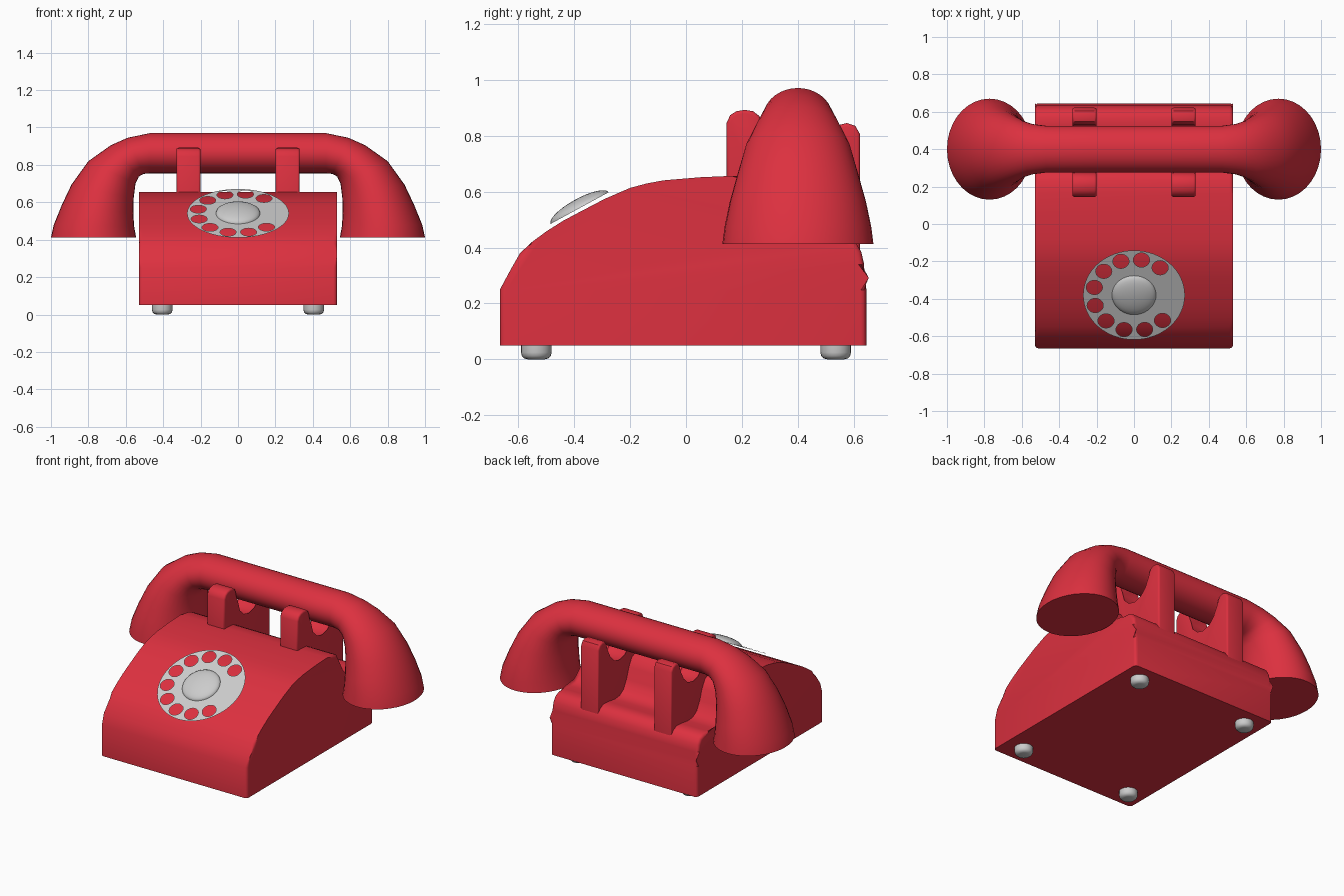
import bpy, bmesh, math
from mathutils import Vector, Matrix

if "Cube" in bpy.data.objects:
    bpy.data.objects.remove(bpy.data.objects["Cube"])

red = bpy.data.materials.new("red_plastic")
red.diffuse_color = (0.72, 0.03, 0.05, 1)
red.use_nodes = True
red.node_tree.nodes["Principled BSDF"].inputs["Base Color"].default_value = red.diffuse_color


def finish(name, bm, mat=None, angle=35):
    bmesh.ops.recalc_face_normals(bm, faces=bm.faces)
    me = bpy.data.meshes.new(name)
    bm.to_mesh(me)
    bm.free()
    ob = bpy.data.objects.new(name, me)
    bpy.context.collection.objects.link(ob)
    if mat:
        me.materials.append(mat)
    bpy.ops.object.select_all(action='DESELECT')
    ob.select_set(True)
    bpy.context.view_layer.objects.active = ob
    bpy.ops.object.shade_smooth_by_angle(angle=math.radians(angle))
    return ob


def extrude_profile(name, pts, x0, x1, bevel, bottom):
    """Extrude a y-z outline along x and round the side edges above 'bottom'."""
    bm = bmesh.new()
    a = [bm.verts.new((x0, y, z)) for y, z in pts]
    b = [bm.verts.new((x1, y, z)) for y, z in pts]
    n = len(pts)
    for i in range(n):
        j = (i + 1) % n
        bm.faces.new((a[i], a[j], b[j], b[i]))
    bm.faces.new(a)
    bm.faces.new(b)
    rim = [e for e in bm.edges
           if abs(e.verts[0].co.x - e.verts[1].co.x) < 1e-5
           and max(v.co.z for v in e.verts) > bottom]
    bmesh.ops.bevel(bm, geom=rim, offset=bevel, segments=3, profile=0.5, affect='EDGES')
    return finish(name, bm, red)


# Body: sloped front, flat top, stepped back shelf
body = [(-.665, .05), (-.665, .25), (-.63, .315), (-.593, .38), (-.55, .42), (-.5, .457),
        (-.44, .495), (-.38, .527), (-.29, .574), (-.2, .613), (-.14, .629), (-.08, .64),
        (.05, .651), (.165, .656), (.235, .652), (.275, .632), (.305, .58), (.33, .51),
        (.36, .455), (.4, .43), (.45, .425), (.52, .435), (.57, .437), (.605, .42),
        (.626, .385), (.637, .34), (.633, .29), (.645, .25), (.645, .05)]
extrude_profile("body", body, -.53, .53, .02, .06)

# Cradle prongs: U-shaped plates
prong = [(.145, .6), (.145, .845), (.158, .873), (.18, .887), (.21, .892), (.24, .887),
         (.262, .87), (.274, .84), (.277, .77), (.295, .71), (.34, .668), (.4, .652),
         (.46, .668), (.505, .71), (.523, .77), (.53, .815), (.548, .838), (.575, .845),
         (.605, .835), (.622, .805), (.622, .39), (.35, .39)]
for side, x in (("left", -.33), ("right", .2)):
    extrude_profile(side + "_cradle_prong", prong, x, x + .13, .012, 0)

# Handset: elliptical rings swept from ear cup to ear cup
# (inner x, inner z, outer x, outer z, half width)
half = [(.20, .755, .20, .97, .125), (.47, .755, .47, .97, .125),
        (.505, .752, .59, .945, .135), (.53, .738, .68, .905, .153),
        (.548, .70, .80, .82, .187), (.558, .62, .89, .695, .217),
        (.56, .54, .94, .59, .243), (.555, .47, .985, .48, .262),
        (.545, .412, 1.0, .412, .27)]
rings = [(-a, b, -c, d, w) for a, b, c, d, w in reversed(half)] + half
N = 36
bm = bmesh.new()
loops = []
for ix, iz, ox, oz, w in rings:
    c = Vector(((ix + ox) / 2, .4, (iz + oz) / 2))
    u = Vector(((ox - ix) / 2, 0, (oz - iz) / 2))
    loops.append([bm.verts.new(c + u * math.cos(t) + Vector((0, w * math.sin(t), 0)))
                  for t in (2 * math.pi * k / N for k in range(N))])
for p, q in zip(loops, loops[1:]):
    for k in range(N):
        m = (k + 1) % N
        bm.faces.new((p[k], p[m], q[m], q[k]))
bm.faces.new(loops[0])
bm.faces.new(loops[-1])
finish("handset", bm, red, 50)

# Dial: thin flat disc with ten finger holes
tilt = Matrix.Translation((0, -.38, .541)) @ Matrix.Rotation(math.radians(28.6), 4, 'X')
cu = bpy.data.curves.new("dial_outline", 'CURVE')
cu.dimensions = '2D'
cu.fill_mode = 'BOTH'


def circle(cx, cy, r, n):
    s = cu.splines.new('POLY')
    s.points.add(n - 1)
    for k, p in enumerate(s.points):
        t = 2 * math.pi * k / n
        p.co = (cx + r * math.cos(t), cy + r * math.sin(t), 0, 1)
    s.use_cyclic_u = True


circle(0, 0, .272, 64)
for i in range(10):
    t = math.radians(50 + 29.4 * i)
    circle(.217 * math.cos(t), .217 * math.sin(t), .043, 24)
dial = bpy.data.objects.new("dial", cu)
bpy.context.collection.objects.link(dial)
dial.matrix_world = tilt
bpy.ops.object.select_all(action='DESELECT')
dial.select_set(True)
bpy.context.view_layer.objects.active = dial
bpy.ops.object.convert(target='MESH')

# Dial hub: shallow dome
bm = bmesh.new()
bmesh.ops.create_uvsphere(bm, u_segments=36, v_segments=16, radius=1)
bmesh.ops.delete(bm, geom=[v for v in bm.verts if v.co.z < -.01], context='VERTS')
bmesh.ops.transform(bm, matrix=tilt @ Matrix.Diagonal((.118, .118, .034, 1)), verts=bm.verts)
finish("dial_hub", bm, None, 80)

# Feet: short pegs with rounded bottoms
for sx, nx in ((-1, "left"), (1, "right")):
    for sy, ny in ((-1, "front"), (1, "back")):
        bm = bmesh.new()
        bmesh.ops.create_cone(bm, cap_ends=True, segments=20, radius1=.055, radius2=.055,
                              depth=.06, matrix=Matrix.Translation((sx * .405, sy * .535, .03)))
        low = [e for e in bm.edges if all(v.co.z < .001 for v in e.verts)]
        bmesh.ops.bevel(bm, geom=low, offset=.025, segments=3, profile=0.5, affect='EDGES')
        finish(f"{ny}_{nx}_foot", bm)
